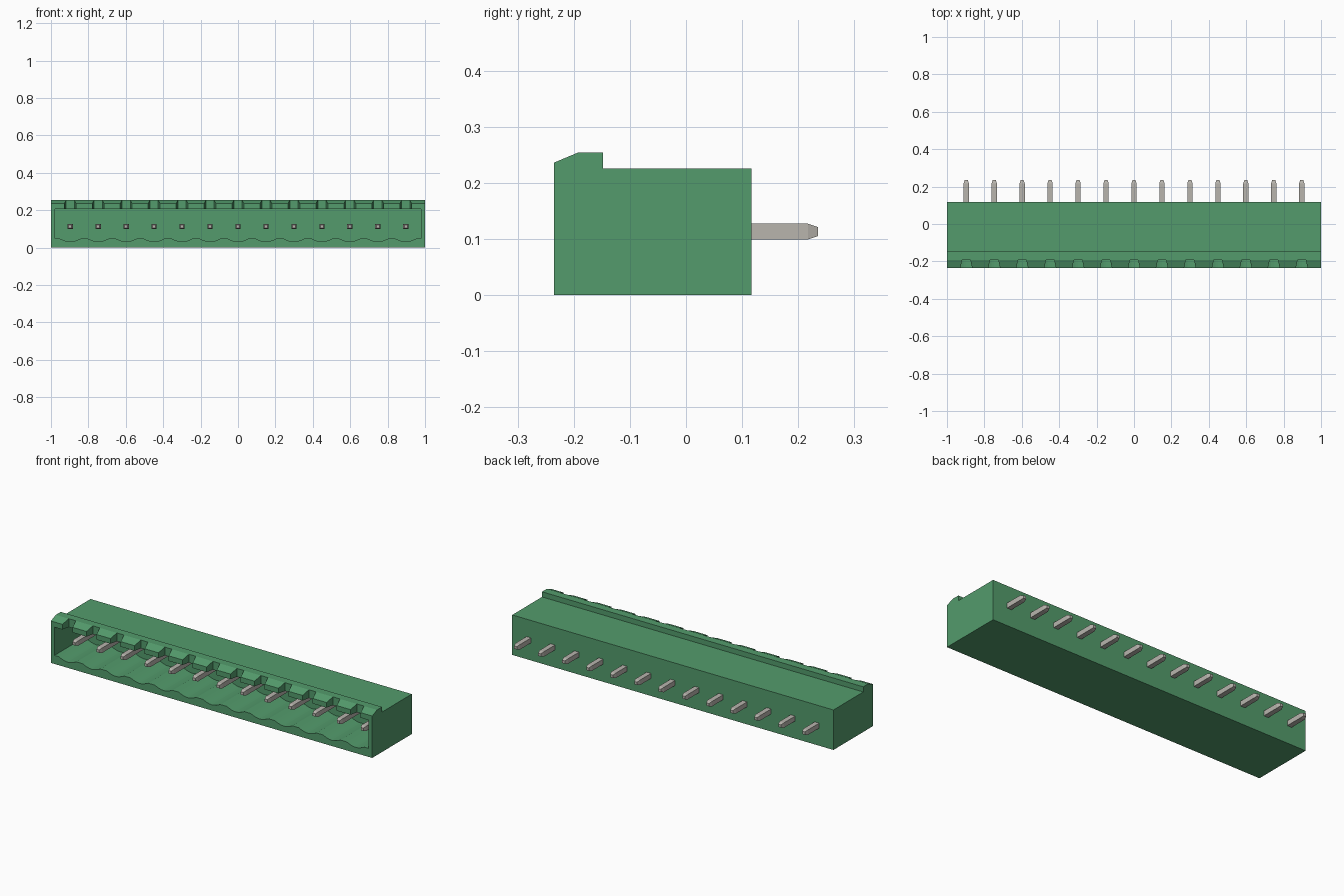
import bpy, bmesh, math
from mathutils import Vector

old = bpy.data.objects.get("Cube")
if old:
    bpy.data.objects.remove(old)

PINS = 13
PITCH = 0.1495
centres = [(i - (PINS - 1) / 2) * PITCH for i in range(PINS)]


def material(name, rgb):
    m = bpy.data.materials.new(name)
    m.use_nodes = True
    colour = (*rgb, 1)
    m.diffuse_color = colour
    m.node_tree.nodes["Principled BSDF"].inputs["Base Color"].default_value = colour
    return m


green = material("green plastic", (0.087, 0.33, 0.15))
metal = material("tinned metal", (0.48, 0.46, 0.42))


def loft(bm, rings):
    """Closed solid through matching rings of points."""
    loops = [[bm.verts.new(p) for p in ring] for ring in rings]
    for a, b in zip(loops, loops[1:]):
        for i in range(len(a)):
            j = (i + 1) % len(a)
            bm.faces.new((a[i], a[j], b[j], b[i]))
    bm.faces.new(loops[0])
    bm.faces.new(loops[-1])


def finish(name, bm, mat):
    bmesh.ops.recalc_face_normals(bm, faces=bm.faces)
    mesh = bpy.data.meshes.new(name)
    bm.to_mesh(mesh)
    bm.free()
    mesh.materials.append(mat)
    obj = bpy.data.objects.new(name, mesh)
    bpy.context.collection.objects.link(obj)
    return obj


def cut(obj, cutter):
    """Subtract the cutter, bake the result and drop the cutter."""
    cutter.hide_render = True
    mod = obj.modifiers.new("cut", 'BOOLEAN')
    mod.operation = 'DIFFERENCE'
    mod.solver = 'EXACT'
    mod.object = cutter
    graph = bpy.context.evaluated_depsgraph_get()
    baked = bpy.data.meshes.new_from_object(obj.evaluated_get(graph))
    obj.modifiers.clear()
    obj.data = baked
    bpy.data.objects.remove(cutter)


# Housing with the raised, chamfered front lip
FRONT, BACK = -0.235, 0.117
profile = [(FRONT, 0), (BACK, 0), (BACK, 0.225), (-0.148, 0.225),
           (-0.148, 0.254), (-0.192, 0.254), (FRONT, 0.236)]
bm = bmesh.new()
loft(bm, [[(x, y, z) for y, z in profile] for x in (-1, 1)])
housing = finish("housing", bm, green)

# Open socket with a shallow scallop in the floor under each pin
outline = [(-0.978, 0.207), (-0.978, 0.048)]
for c in centres:
    for k in range(9):
        t = k / 8
        outline.append((c + (t - 0.5) * 0.11, 0.048 - 0.016 * math.sin(math.pi * t)))
outline += [(0.978, 0.048), (0.978, 0.207)]
bm = bmesh.new()
loft(bm, [[(x, y, z) for x, z in outline] for y in (FRONT - 0.1, 0.02)])
cut(housing, finish("socket_cutter", bm, green))

# Tapered coding notches through the lip
bm = bmesh.new()
for c in centres:
    plan = [(-0.036, FRONT - 0.02), (0.036, FRONT - 0.02), (0.022, -0.192), (-0.022, -0.192)]
    loft(bm, [[(c + x, y, z) for x, y in plan] for z in (0.19, 0.3)])
cut(housing, finish("notch_cutter", bm, green))

# Square pins with tapered tips at both ends
sections = [(-0.178, 0.008), (-0.16, 0.014), (0.217, 0.014), (0.235, 0.008)]
corners = [(-1, -1), (1, -1), (1, 1), (-1, 1)]
for n, c in enumerate(centres, 1):
    bm = bmesh.new()
    loft(bm, [[(c + r * u, y, 0.113 + r * v) for u, v in corners] for y, r in sections])
    finish(f"pin_{n}", bm, metal)
